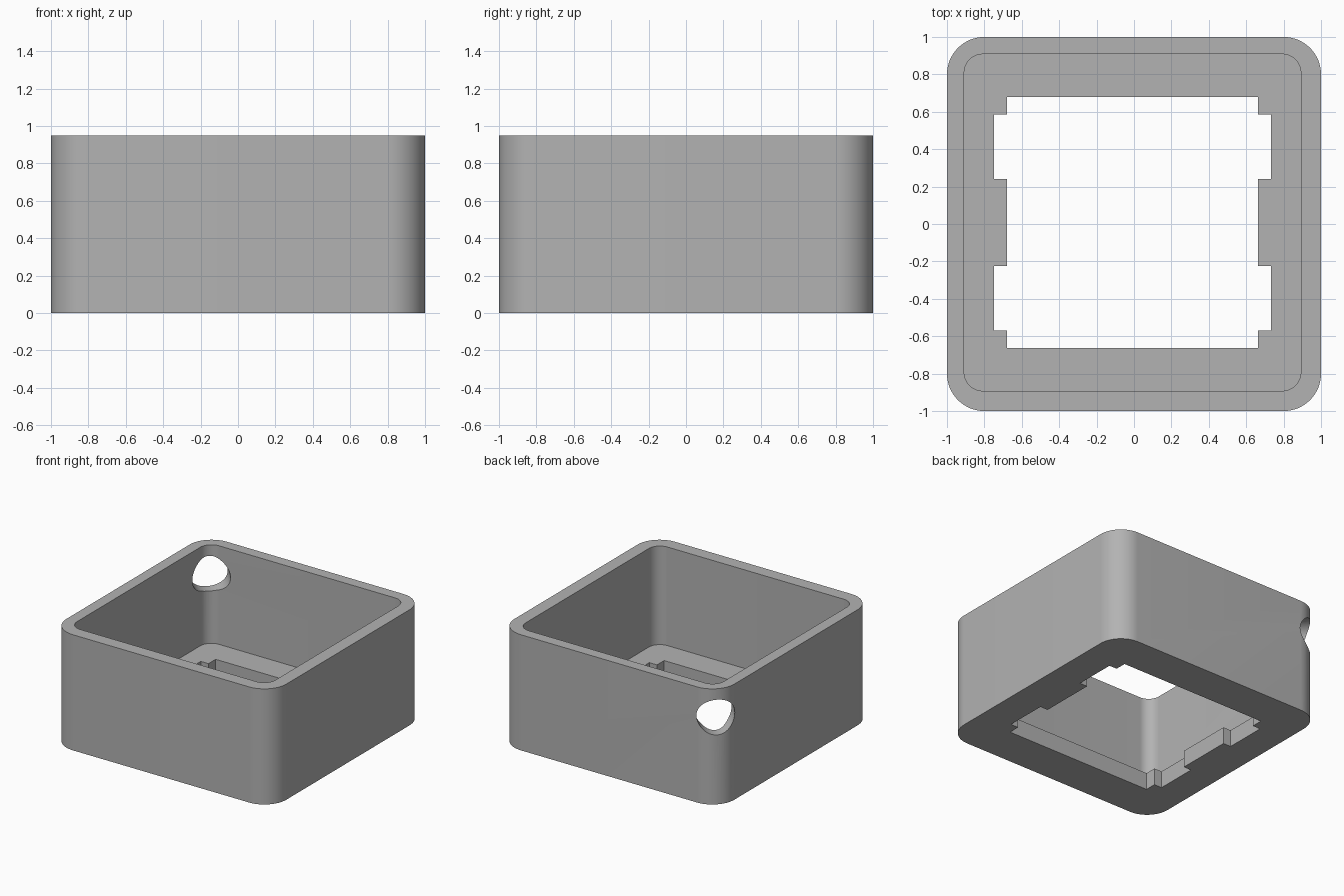
import bpy
import bmesh
from math import cos, sin, pi, radians
from mathutils import Matrix, Vector

cube = bpy.data.objects.get("Cube")
if cube:
    bpy.data.objects.remove(cube, do_unlink=True)

HEIGHT, FLOOR = 0.95, 0.14
SHIFT = Vector((-0.008, 0.008))   # the cavity sits slightly off centre

grey = bpy.data.materials.new("plain grey")
grey.use_nodes = True
grey.diffuse_color = (0.45, 0.45, 0.45, 1)
grey.node_tree.nodes["Principled BSDF"].inputs["Base Color"].default_value = (0.45, 0.45, 0.45, 1)


def rounded_square(half, radius, steps=16):
    """Outline of a square with rounded corners."""
    points = []
    for corner in range(4):
        turn = Matrix.Rotation(corner * pi / 2, 2)
        for i in range(steps + 1):
            a = i / steps * pi / 2
            points.append(turn @ Vector((half - radius + radius * cos(a),
                                         half - radius + radius * sin(a))))
    return points


def prism(name, outline, z0, z1, shift=Vector((0, 0))):
    """Solid made by raising an outline from z0 to z1."""
    bm = bmesh.new()
    base = bm.faces.new([bm.verts.new((p.x + shift.x, p.y + shift.y, z0)) for p in outline])
    raised = bmesh.ops.extrude_face_region(bm, geom=[base])["geom"]
    bmesh.ops.translate(bm, vec=(0, 0, z1 - z0),
                        verts=[v for v in raised if isinstance(v, bmesh.types.BMVert)])
    bmesh.ops.recalc_face_normals(bm, faces=bm.faces)
    return finish(name, bm)


def finish(name, bm):
    mesh = bpy.data.meshes.new(name)
    bm.to_mesh(mesh)
    bm.free()
    mesh.materials.append(grey)
    obj = bpy.data.objects.new(name, mesh)
    bpy.context.collection.objects.link(obj)
    return obj


def cut(target, cutter):
    """Subtract the cutter, then discard it."""
    cutter.hide_render = True
    mod = target.modifiers.new("cut", "BOOLEAN")
    mod.operation, mod.solver, mod.object = "DIFFERENCE", "EXACT", cutter
    bpy.context.view_layer.objects.active = target
    bpy.ops.object.modifier_apply(modifier=mod.name)
    bpy.data.objects.remove(cutter, do_unlink=True)


# Outer shell and cavity
box = prism("open_box", rounded_square(1.0, 0.2), 0, HEIGHT)
cut(box, prism("cavity_cutter", rounded_square(0.9, 0.1), FLOOR, HEIGHT + 0.2, SHIFT))

# Floor opening with two notches on each side
quarter = [Vector(p) for p in ((0.67, 0.232), (0.74, 0.232), (0.74, 0.577), (0.67, 0.577), (0.67, 0.67))]
right_side = [Vector((p.x, -p.y)) for p in reversed(quarter)] + quarter
opening = right_side + [-p for p in right_side]
cut(box, prism("opening_cutter", opening, -0.2, FLOOR + 0.1, SHIFT))

# Round cable hole through the back corner
bm = bmesh.new()
place = (Matrix.Translation((-0.9, 0.9, 0.715)) @ Matrix.Rotation(radians(45), 4, "Z")
         @ Matrix.Rotation(radians(90), 4, "X"))
bmesh.ops.create_cone(bm, cap_ends=True, segments=48, radius1=0.145, radius2=0.145,
                      depth=0.8, matrix=place)
cut(box, finish("cable_hole_cutter", bm))

# Smooth curves, crisp edges
bpy.ops.object.select_all(action="DESELECT")
box.select_set(True)
bpy.context.view_layer.objects.active = box
bpy.ops.object.shade_smooth_by_angle(angle=radians(30))
